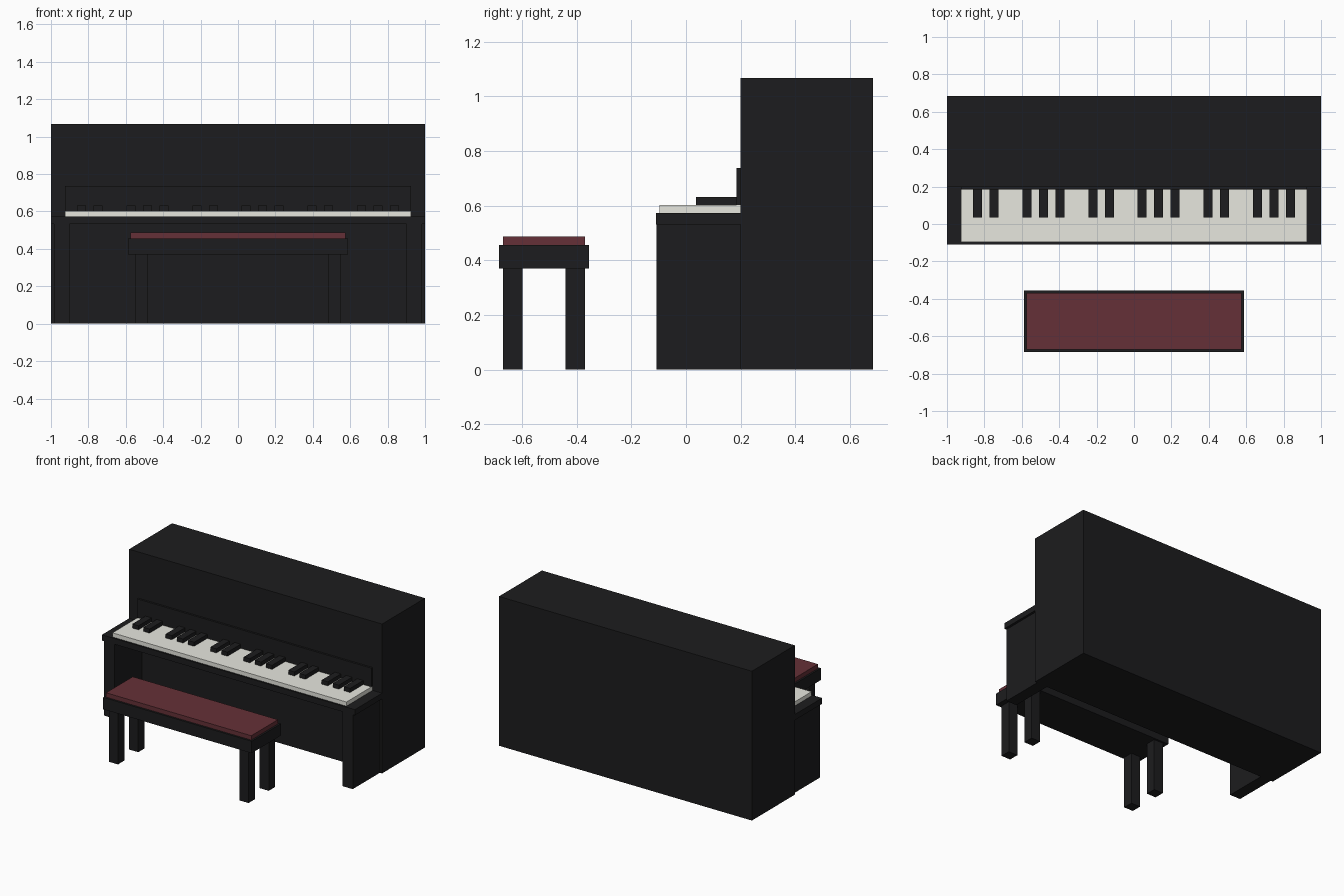
import bpy

if "Cube" in bpy.data.objects:
    bpy.data.objects.remove(bpy.data.objects["Cube"])


def material(name, rgb):
    m = bpy.data.materials.new(name)
    m.diffuse_color = (*rgb, 1)
    m.use_nodes = True
    m.node_tree.nodes["Principled BSDF"].inputs["Base Color"].default_value = m.diffuse_color
    return m


BLACK = material("black_lacquer", (0.012, 0.012, 0.013))
IVORY = material("ivory", (0.8, 0.8, 0.74))
RED = material("red_cushion", (0.13, 0.03, 0.038))


def box(name, x, y, z, mat):
    """Axis-aligned box from (min, max) ranges."""
    r = (x, y, z)
    bpy.ops.mesh.primitive_cube_add(size=1, location=[(a + b) / 2 for a, b in r])
    o = bpy.context.object
    o.name = name
    o.scale = [b - a for a, b in r]
    bpy.ops.object.transform_apply(location=False, rotation=False, scale=True)
    o.data.materials.append(mat)
    return o


# Piano case, key bed and fallboard
box("cabinet", (-1, 1), (0.199, 0.684), (0, 1.067), BLACK)
box("key_bed", (-1, 1), (-0.109, 0.199), (0.532, 0.573), BLACK)
box("fallboard", (-0.925, 0.925), (0.185, 0.199), (0.603, 0.737), BLACK)

# Side supports under the key bed
for side, s in (("left", -1), ("right", 1)):
    box(f"{side}_support", sorted((s * 0.9, s * 0.983)), (-0.108, 0.199), (0, 0.532), BLACK)

# White key slab
box("white_keys", (-0.925, 0.925), (-0.097, 0.199), (0.573, 0.603), IVORY)

# Black keys: groups of two and three over three octaves
pitch = 1.85 / 21
for octave in range(3):
    for step in (1, 2, 4, 5, 6):
        x = -0.925 + pitch * (octave * 7 + step)
        box("black_key", (x - 0.024, x + 0.024), (0.036, 0.185), (0.603, 0.632), BLACK)

# Bench
box("bench_seat", (-0.587, 0.587), (-0.684, -0.355), (0.371, 0.456), BLACK)
box("bench_cushion", (-0.574, 0.574), (-0.67, -0.369), (0.456, 0.487), RED)
for x in (-0.516, 0.516):
    for y in (-0.634, -0.405):
        box("bench_leg", (x - 0.036, x + 0.036), (y - 0.036, y + 0.036), (0, 0.371), BLACK)
